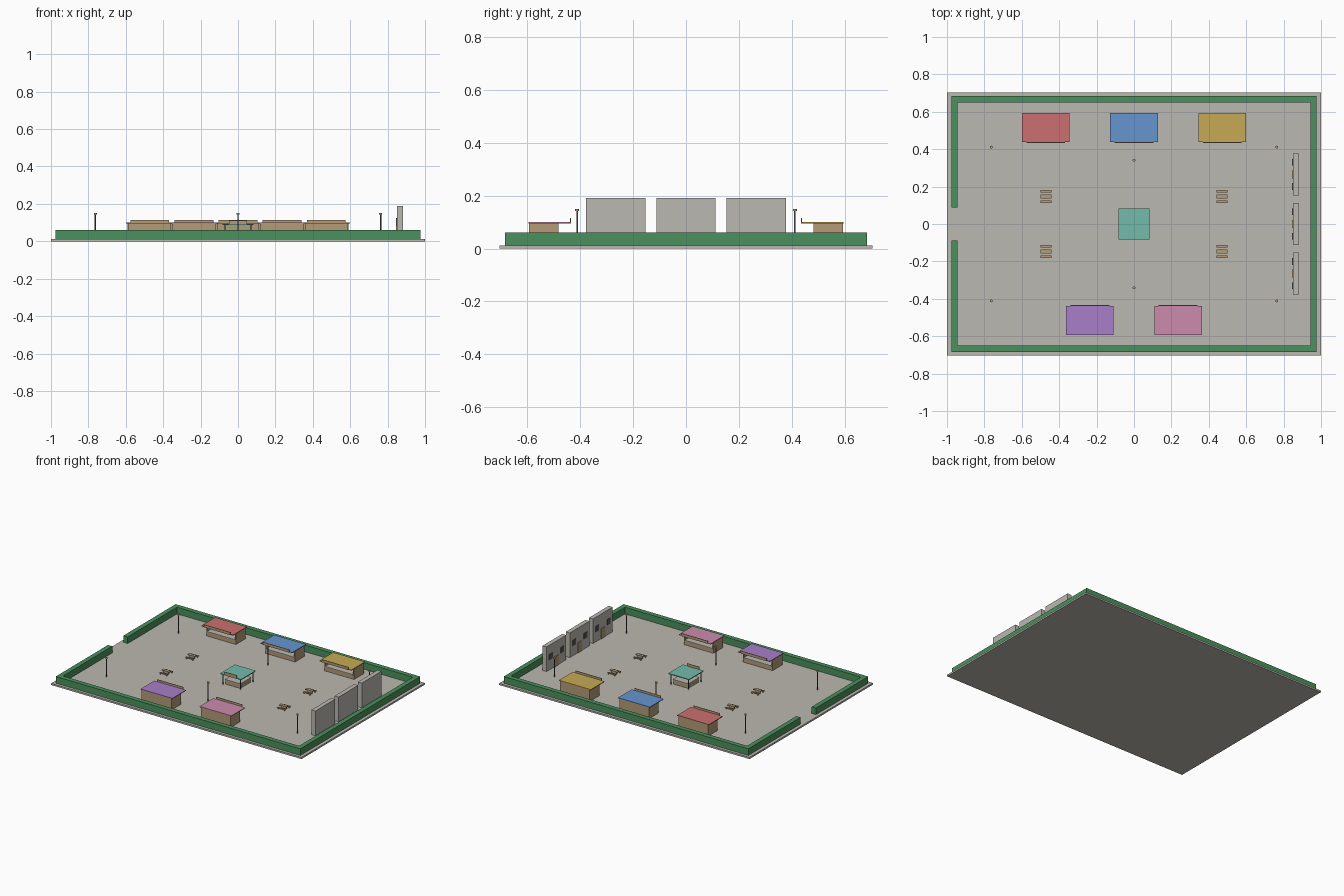
import bpy
import bmesh
from mathutils import Matrix

cube = bpy.data.objects.get("Cube")
if cube:
    bpy.data.objects.remove(cube, do_unlink=True)


def material(name, r, g, b):
    m = bpy.data.materials.new(name)
    m.use_nodes = True
    m.diffuse_color = (r, g, b, 1)
    for n in m.node_tree.nodes:
        if n.type == 'BSDF_PRINCIPLED':
            n.inputs["Base Color"].default_value = (r, g, b, 1)
    return m


STONE = material("stone_grey", .50, .48, .44)
HEDGE = material("hedge_green", .07, .28, .11)
WOOD = material("tan_wood", .46, .33, .19)
DARK = material("dark_metal", .10, .10, .10)
RED = material("awning_red", .60, .16, .16)
BLUE = material("awning_blue", .13, .30, .62)
YELLOW = material("awning_yellow", .56, .40, .09)
PURPLE = material("awning_purple", .39, .21, .58)
PINK = material("awning_pink", .60, .26, .42)
TEAL = material("awning_teal", .17, .50, .40)

GROUND = .012


def finish(name, bm, mat):
    me = bpy.data.meshes.new(name)
    bm.to_mesh(me)
    bm.free()
    me.materials.append(mat)
    ob = bpy.data.objects.new(name, me)
    bpy.context.collection.objects.link(ob)
    return ob


def box(name, mat, xs, ys, zs):
    """Box spanning the given x, y and z ranges."""
    bm = bmesh.new()
    bmesh.ops.create_cube(bm, size=1)
    for v in bm.verts:
        v.co = [r[0] if c < 0 else r[1] for c, r in zip(v.co, (xs, ys, zs))]
    bmesh.ops.recalc_face_normals(bm, faces=bm.faces)
    return finish(name, bm, mat)


def cylinder(name, mat, x, y, z0, z1, radius):
    bm = bmesh.new()
    bmesh.ops.create_cone(bm, cap_ends=True, segments=12, radius1=radius,
                          radius2=radius, depth=z1 - z0,
                          matrix=Matrix.Translation((x, y, (z0 + z1) / 2)))
    return finish(name, bm, mat)


# Paved ground
box("ground", STONE, (-1, 1), (-.704, .704), (0, GROUND))

# Hedge border, with the entrance gap on the -x side
HZ = (GROUND, .06)
box("hedge_back", HEDGE, (-.977, .977), (.65, .684), HZ)
box("hedge_front", HEDGE, (-.977, .977), (-.684, -.65), HZ)
box("hedge_left", HEDGE, (.943, .977), (-.65, .65), HZ)
box("hedge_right_back", HEDGE, (-.977, -.943), (.088, .65), HZ)
box("hedge_right_front", HEDGE, (-.977, -.943), (-.65, -.088), HZ)


# Market stalls, opening towards the centre of the square
def stall(name, x, side, mat):
    def part(label, m, half, y0, y1, zs, cx=x):
        box(name + "_" + label, m, (cx - half, cx + half),
            sorted((side * y0, side * y1)), zs)

    part("back_wall", WOOD, .118, .585, .593, (GROUND, .095))
    for s in (-1, 1):
        part("side_wall", WOOD, .004, .482, .585, (GROUND, .095), x + s * .114)
    part("counter", WOOD, .11, .482, .585, (GROUND, .042))
    part("counter_top", STONE, .11, .478, .585, (.042, .047))
    part("awning", mat, .127, .438, .594, (.095, .1))
    part("sign", WOOD, .104, .434, .438, (.095, .115))


for label, x, side, mat in (("red_stall", -.472, 1, RED),
                            ("blue_stall", 0, 1, BLUE),
                            ("yellow_stall", .472, 1, YELLOW),
                            ("purple_stall", -.236, -1, PURPLE),
                            ("pink_stall", .236, -1, PINK)):
    stall(label, x, side, mat)

# Central kiosk
box("kiosk_counter", WOOD, (-.059, .059), (-.059, .059), (GROUND, .042))
box("kiosk_counter_top", STONE, (-.062, .062), (-.062, .062), (.042, .047))
box("kiosk_roof", TEAL, (-.083, .083), (-.083, .083), (.087, .093))
box("kiosk_sign", WOOD, (-.048, .048), (-.083, -.079), (.093, .112))
for sx in (-1, 1):
    for sy in (-1, 1):
        cylinder("kiosk_post", DARK, sx * .07, sy * .07, GROUND, .087, .003)

# Picnic tables, each with two benches
for x in (-.47, .47):
    for y in (-.147, .147):
        box("table_top", WOOD, (x - .03, x + .03), (y - .011, y + .011), (.03, .035))
        box("table_leg", WOOD, (x - .02, x + .02), (y - .004, y + .004), (GROUND, .03))
        for s in (-1, 1):
            b = y + s * .028
            box("bench", WOOD, (x - .03, x + .03), (b - .006, b + .006), (.02, .024))
            for t in (-1, 1):
                box("bench_leg", WOOD, (x + t * .024 - .003, x + t * .024 + .003),
                    (b - .004, b + .004), (GROUND, .02))

# Lamp posts
for x, y in ((-.763, .411), (0, .341), (.763, .411)):
    for s in (-1, 1):
        cylinder("lamp_post", DARK, x, s * y, GROUND, .142, .003)
        cylinder("lamp_head", WOOD, x, s * y, .142, .15, .008)

# Building facades, with doors and windows facing the square
for y in (-.265, 0, .265):
    box("facade", STONE, (.85, .882), (y - .112, y + .112), (GROUND, .19))
    box("door", WOOD, (.846, .85), (y - .022, y + .022), (GROUND, .085))
    for s in (-1, 1):
        w = y + s * .065
        box("window", DARK, (.846, .85), (w - .018, w + .018), (.085, .125))
